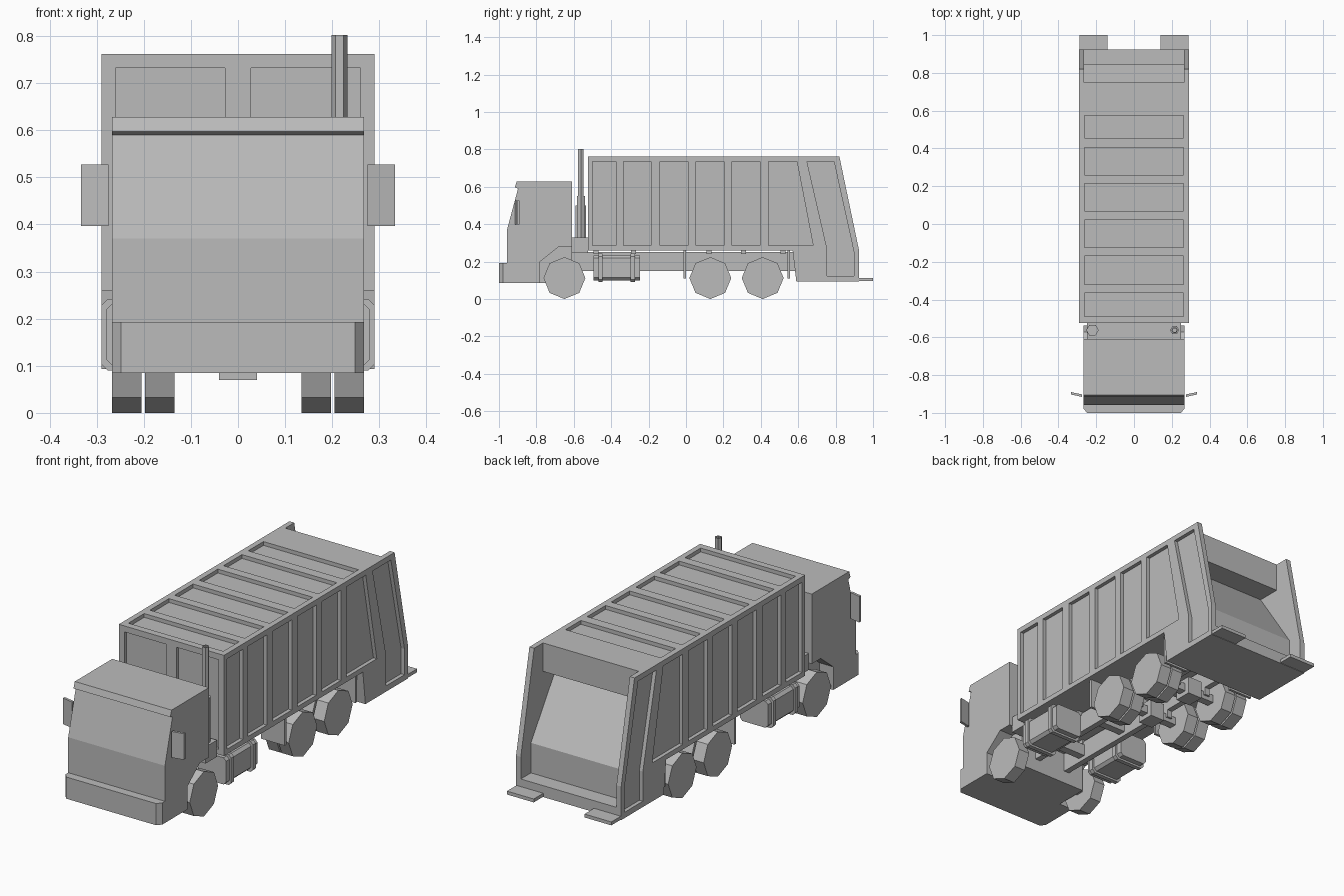
import bpy, bmesh, math
from mathutils import Vector

if "Cube" in bpy.data.objects:
    bpy.data.objects.remove(bpy.data.objects["Cube"])

grey = bpy.data.materials.new("plain_grey")
grey.diffuse_color = (0.5, 0.5, 0.5, 1)
grey.use_nodes = True
grey.node_tree.nodes["Principled BSDF"].inputs["Base Color"].default_value = grey.diffuse_color


def prism(name, profiles, spans, axis="x", bevel=0.0):
    """Extrude each 2D profile over each (low, high) span along an axis.
    axis x: points are (y, z); axis y: (x, z); axis z: (x, y)."""
    def place(p, t):
        return {"x": (t, p[0], p[1]), "y": (p[0], t, p[1]), "z": (p[0], p[1], t)}[axis]
    bm = bmesh.new()
    for pts in profiles:
        for lo, hi in spans:
            a = [bm.verts.new(place(p, lo)) for p in pts]
            b = [bm.verts.new(place(p, hi)) for p in pts]
            bm.faces.new(a)
            bm.faces.new(b[::-1])
            for i in range(len(pts)):
                j = (i + 1) % len(pts)
                bm.faces.new((a[i], b[i], b[j], a[j]))
    bmesh.ops.recalc_face_normals(bm, faces=bm.faces)
    if bevel:
        edges = [e for e in bm.edges if abs(e.verts[0].co.y - e.verts[1].co.y) > 1e-4]
        bmesh.ops.bevel(bm, geom=edges, offset=bevel, segments=1, affect="EDGES")
    me = bpy.data.meshes.new(name)
    bm.to_mesh(me)
    bm.free()
    me.materials.append(grey)
    ob = bpy.data.objects.new(name, me)
    bpy.context.collection.objects.link(ob)
    return ob


def rect(a0, a1, b0, b1):
    return [(a0, b0), (a1, b0), (a1, b1), (a0, b1)]


def ring(cx, cy, r, n):
    return [(cx + r * math.cos(i * math.tau / n), cy + r * math.sin(i * math.tau / n))
            for i in range(n)]


def both(lo, hi):
    return [(lo, hi), (-hi, -lo)]


def cut(target, cutter):
    mod = target.modifiers.new("cut", "BOOLEAN")
    mod.operation, mod.solver, mod.object = "DIFFERENCE", "EXACT", cutter
    cutter.hide_render = True
    bpy.context.view_layer.objects.active = target
    bpy.ops.object.modifier_apply(modifier=mod.name)
    bpy.data.objects.remove(cutter)


# refuse body with tailgate
body = prism("refuse_body", [[(-.525, .26), (.57, .26), (.59, .093), (.925, .093),
                              (.925, .26), (.82, .762), (-.525, .762)]], [(-.29, .29)])

# loading hopper cut into the rear
cut(body, prism("hopper_cutter", [[(.75, .85), (.75, .62), (.63, .62), (.845, .30),
                                   (.845, .15), (1.05, .15), (1.05, .85)]], [(-.264, .264)]))

# recessed side panels
sides = [rect(a, b, .285, .735) for a, b in
         ((-.5, -.375), (-.335, -.187), (-.14, .01), (.053, .203), (.246, .396))]
sides.append([(.44, .285), (.68, .285), (.593, .735), (.44, .735)])
sides.append([(.647, .735), (.791, .735), (.898, .25), (.898, .122), (.754, .122), (.754, .27)])
cut(body, prism("side_cutter", sides, both(.271, .35)))

# recessed roof panels
roof = [rect(-.262, .262, a, b) for a, b in
        ((-.49, -.365), (-.32, -.17), (-.125, .02), (.07, .215), (.26, .405), (.455, .575))]
cut(body, prism("roof_cutter", roof, [(.743, .85)], "z"))

# recessed front panels
front = [rect(.028, .26, .285, .732), rect(-.26, -.028, .285, .732)]
cut(body, prism("front_cutter", front, [(-.6, -.507)], "y"))

# rear steps
prism("rear_step", [rect(.92, 1.0, .095, .112)], both(.14, .288))

# cab, bumper and the block between the front wheels
prism("cab", [[(-.957, .085), (-.957, .37), (-.898, .59), (-.915, .597), (-.905, .628),
               (-.61, .628), (-.61, .28), (-.68, .28), (-.78, .2), (-.78, .085)]],
      [(-.267, .267)])
prism("bumper", [[(-.267, -.95), (-.267, -.978), (-.248, -1), (.248, -1),
                  (.267, -.978), (.267, -.95)]], [(.085, .193)], "z")
prism("engine_underside", [rect(-.79, -.61, .085, .3)], [(-.19, .19)])

# wing mirrors, angled slightly back
for s, side in ((1, "right"), (-1, "left")):
    prism(side + "_mirror", [[(s * .275, -.915), (s * .333, -.903),
                              (s * .333, -.89), (s * .275, -.902)]], [(.397, .527)], "z")

# equipment shelf, exhaust stack and air intake behind the cab
prism("rear_cab_shelf", [rect(-.612, -.523, .245, .328)], [(-.25, .25)])
prism("exhaust_muffler", [ring(.215, -.562, .024, 6)], [(.32, .55)], "z")
stack = prism("exhaust_stack", [ring(.215, -.562, .017, 6)], [(.54, .802)], "z")
cut(stack, prism("stack_cutter", [ring(.215, -.562, .011, 6)], [(.76, .85)], "z"))
prism("air_intake", [ring(-.22, -.562, .033, 6)], [(.32, .5)], "z")

# chassis rails, cross members and body mounts
prism("chassis_rail", [rect(-.8, .6, .15, .25)], both(.075, .105))
prism("cross_member", [rect(y, y + .04, .17, .23) for y in (-.5, -.2, .02, .25, .52)],
      [(-.08, .08)])
prism("body_mount", [rect(y, y + .027, .24, .265) for y in (-.495, -.295, .11, .295, .505)],
      both(.07, .125))

# side tanks with straps
prism("side_tank", [rect(-.494, -.246, .10, .233)], both(.125, .28), bevel=.014)
prism("tank_strap", [rect(-.468, -.446, .09, .242), rect(-.296, -.274, .09, .242)],
      both(.115, .29), bevel=.014)

# wheels, axles and differentials
R = .112
prism("front_wheel", [ring(-.65, R, R, 8)], both(.205, .267))
rear_axles = (.13, .41)
rear = [ring(y, R, R, 8) for y in rear_axles]
prism("rear_outer_wheel", rear, both(.205, .267))
prism("rear_inner_wheel", rear, both(.135, .197))
prism("axle", [rect(y - .02, y + .02, R - .02, R + .02) for y in (-.65,) + rear_axles],
      [(-.21, .21)])
prism("differential", [rect(y - .045, y + .045, .07, .16) for y in rear_axles], [(-.04, .04)])
prism("axle_spring", [rect(y - .03, y + .03, R, .17) for y in rear_axles], both(.075, .105))

# mudflaps
prism("mudflap", [rect(-.013, 0, .11, .262), rect(.543, .556, .11, .262)], both(.135, .267))
